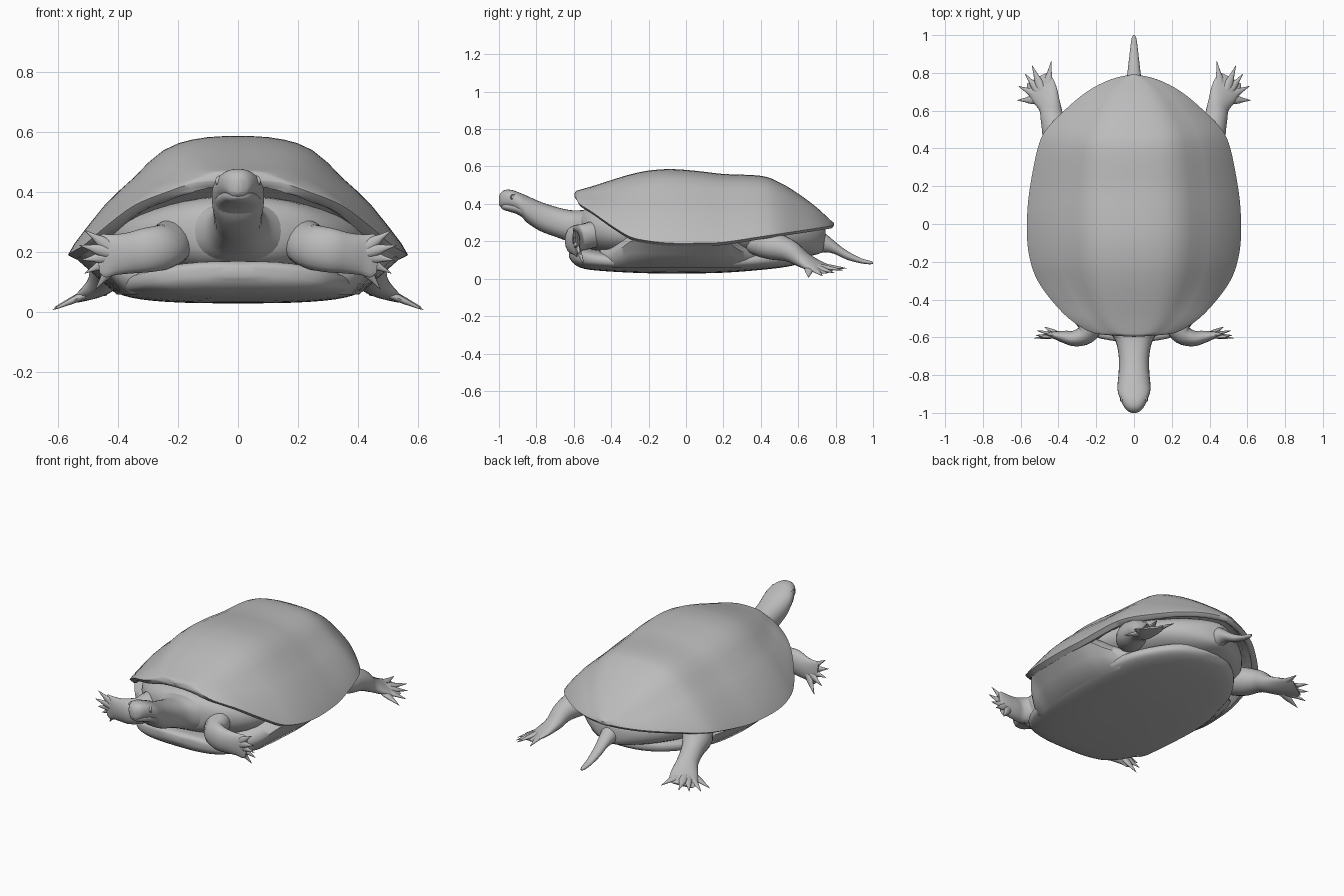
import bpy, bmesh, math
from mathutils import Vector

skin = bpy.data.materials.new("plain_grey")
skin.diffuse_color = (0.5, 0.5, 0.5, 1)


def spline(rows, n):
    """Smoothly resample a list of number tuples."""
    out = []
    for i in range(len(rows) - 1):
        a, b, c, d = (rows[min(max(i + k, 0), len(rows) - 1)] for k in (-1, 0, 1, 2))
        for s in range(n):
            t = s / n
            out.append([0.5 * (2 * q + (r - p) * t + (2 * p - 5 * q + 4 * r - w) * t * t
                               + (3 * q - p - 3 * r + w) * t ** 3)
                        for p, q, r, w in zip(a, b, c, d)])
    return out + [list(rows[-1])]


def loft(name, tubes, mirror=False, angle=60):
    """Skin one or more lists of closed rings into one capped object."""
    bm = bmesh.new()
    for rings in tubes:
        vs = [[bm.verts.new(p) for p in ring] for ring in rings]
        n = len(vs[0])
        for a, b in zip(vs, vs[1:]):
            for i in range(n):
                j = (i + 1) % n
                bm.faces.new((a[i], a[j], b[j], b[i]))
        bm.faces.new(vs[0][::-1])
        bm.faces.new(vs[-1])
    bmesh.ops.recalc_face_normals(bm, faces=bm.faces)
    me = bpy.data.meshes.new(name)
    bm.to_mesh(me)
    bm.free()
    me.materials.append(skin)
    ob = bpy.data.objects.new(name, me)
    bpy.context.collection.objects.link(ob)
    if mirror:
        ob.modifiers.new("mirror", 'MIRROR').use_mirror_merge = False
    bpy.ops.object.select_all(action='DESELECT')
    ob.select_set(True)
    bpy.context.view_layer.objects.active = ob
    bpy.ops.object.shade_smooth_by_angle(angle=math.radians(angle))
    return ob


def oval(n, e):
    """Unit superellipse."""
    f = lambda v: math.copysign(abs(v) ** (2 / e), v)
    return [(f(math.cos(2 * math.pi * i / n)), f(math.sin(2 * math.pi * i / n))) for i in range(n)]


def upright(rows, e=2.0, n=28, sub=4):
    """Rings across y from rows of (y, half width, bottom, top)."""
    return [[(max(w, .003) * c, y, (b + t) / 2 + (t - b) / 2 * s) for c, s in oval(n, e)]
            for y, w, b, t in spline(rows, sub)]


def limb(rows, normal, n=14, sub=4):
    """Flattened tube along rows of (x, y, z, breadth, thickness)."""
    pts = spline(rows, sub)
    rings = []
    for i, (x, y, z, a, b) in enumerate(pts):
        tan = Vector(pts[min(i + 1, len(pts) - 1)][:3]) - Vector(pts[max(i - 1, 0)][:3])
        side = Vector(normal).cross(tan).normalized()
        up = tan.cross(side).normalized()
        rings.append([Vector((x, y, z)) + side * a * c + up * b * s for c, s in oval(n, 2)])
    return rings


# Carapace: (y, half width, rim height, crown height)
shell = [(-.597, .01, .44, .455), (-.588, .14, .43, .468), (-.57, .235, .40, .475), (-.5, .345, .355, .495),
         (-.4, .44, .285, .527), (-.3, .51, .225, .557), (-.2, .548, .202, .578), (-.08, .566, .19, .586),
         (.06, .565, .19, .576), (.2, .55, .195, .56), (.4, .51, .225, .55), (.5, .465, .24, .515),
         (.6, .37, .255, .455), (.7, .25, .27, .38), (.765, .125, .28, .32), (.792, .01, .285, .298)]
half = [(0, 1), (.1, .998), (.18, .99), (.27, .97), (.35, .94), (.44, .88), (.53, .775), (.61, .655),
        (.7, .54), (.79, .41), (.88, .25), (.96, .1), (1, 0)]
arch = [(-u, p) for u, p in half[:0:-1]] + half
rings = []
for y, w, r, t in spline(shell, 4):
    w, h = max(w, .006), t - r
    outer = [(u * w, y, r + h * p) for u, p in arch]
    inner = [(u * w * .95, y * .985, r + max(-.015, min(h * p - .04, .045))) for u, p in arch[::-1]]
    rings.append(outer + inner)
loft("carapace", [rings], angle=45)

# Belly plate
loft("plastron", [upright([
    (-.625, .06, .115, .155), (-.6, .2, .08, .168), (-.54, .3, .052, .165), (-.4, .37, .038, .15),
    (-.2, .41, .029, .15), (0, .415, .028, .15), (.2, .4, .032, .15), (.4, .35, .047, .15),
    (.54, .26, .064, .155), (.62, .16, .085, .155), (.66, .04, .11, .15)], 2.8, 40)])

# Bridges joining belly plate and carapace: (y, outer width, outer height, inner width)
rings = []
for y, wr, zr, wp in spline([(-.46, .3, .12, .28), (-.41, .37, .125, .34), (-.35, .44, .16, .375),
                             (-.28, .495, .205, .385), (-.18, .538, .2, .395), (0, .555, .19, .405),
                             (.14, .542, .195, .395), (.22, .505, .195, .38), (.28, .44, .155, .36),
                             (.35, .365, .125, .33), (.4, .3, .12, .28)], 4):
    low = .058 + .5 * max(0, .36 - wp)
    side = [(wr * .92, zr + .035), (wr, zr), ((wr + wp) / 2 + .005, (zr + low) / 2 + .004), (wp, low)]
    rings.append([(x, y, z) for x, z in side] + [(-x, y, z) for x, z in side[::-1]])
loft("side_bridge", [rings])

# Soft body inside the shell
loft("body", [upright([
    (-.585, .03, .2, .33), (-.56, .15, .17, .36), (-.5, .27, .14, .385), (-.38, .375, .11, .385),
    (-.2, .43, .1, .4), (.2, .44, .1, .4), (.4, .4, .1, .36), (.55, .31, .11, .33),
    (.65, .21, .12, .31), (.715, .11, .135, .285), (.745, .03, .16, .26)], 2.2, 36)])

# Neck and head, flaring into the shoulders
loft("neck_and_head", [upright([
    (-.4, .3, .13, .36), (-.5, .21, .15, .366), (-.57, .135, .172, .366), (-.62, .098, .195, .367),
    (-.7, .081, .225, .385), (-.78, .081, .255, .412), (-.85, .087, .3, .443), (-.89, .085, .345, .46),
    (-.93, .071, .37, .474), (-.965, .054, .379, .475), (-.988, .036, .383, .462), (-1, .012, .395, .44)], 2.3)])
loft("lower_jaw", [upright([
    (-.83, .076, .29, .4), (-.89, .076, .338, .41), (-.94, .058, .357, .412),
    (-.97, .043, .366, .412), (-.984, .028, .374, .41), (-.99, .01, .38, .405)], 2.3, 20)])

# Eyes: a low lid ring around a bead
bead = [(.05, .018), (.062, .018), (.068, .015), (.067, .012), (.066, .011), (.069, .008), (.071, .002)]
loft("eye", [[[(x - .4 * r * c, -.922 + r * c, .436 + r * s) for c, s in oval(14, 2)] for x, r in
              [(x + .001, r) for x, r in bead]]], True)

# Tail
loft("tail", [upright([
    (.56, .16, .12, .28), (.66, .09, .13, .275), (.72, .056, .138, .255), (.76, .043, .14, .23),
    (.8, .035, .13, .195), (.86, .028, .102, .15), (.93, .02, .083, .112), (.98, .013, .077, .097),
    (1, .004, .08, .09)], 2, 16)])


def toes(base, tips, normal, breadth, thick):
    """Tapered, clawed toes fanning from the foot."""
    out = []
    for tip in tips:
        root, end = Vector(base), Vector(tip)
        rows = [(*root.lerp(end, t), breadth * b, thick * d)
                for t, b, d in ((0, .6, 1), (.3, 1, 1), (.55, .85, .8), (.72, .5, .55), (.86, .27, .35), (1, .04, .05))]
        out.append(limb(rows, normal, 10, 3))
    return out


# Front legs: hand fans upright, facing forward
facing = (0, -1, 0)
loft("front_leg", [limb([
    (.2, -.33, .25, .02, .02), (.205, -.42, .25, .06, .06), (.22, -.5, .235, .075, .065),
    (.245, -.575, .217, .075, .055),
    (.305, -.605, .205, .074, .044), (.365, -.598, .195, .068, .034), (.415, -.589, .19, .068, .022),
    (.45, -.586, .186, .072, .012), (.468, -.586, .184, .055, .004)], facing, 18)]
    + toes((.39, -.59, .19), [(.512, -.60, .272), (.53, -.605, .222), (.522, -.59, .172),
                             (.512, -.565, .128), (.475, -.545, .075)], facing, .021, .013), True)

# Hind legs: feet lie flat and point back and out
flat = (.25, 0, 1)
loft("hind_leg", [limb([
    (.28, .33, .19, .03, .03), (.34, .38, .187, .075, .06), (.395, .455, .178, .085, .075),
    (.43, .55, .15, .064, .06),
    (.445, .62, .105, .06, .042), (.47, .68, .073, .074, .026), (.497, .735, .052, .078, .014),
    (.515, .772, .041, .06, .005)], flat, 18)]
    + toes((.47, .66, .075), [(.438, .862, .055), (.54, .84, .045), (.578, .795, .03),
                             (.612, .73, .014), (.618, .655, .006)], flat, .024, .014), True)
